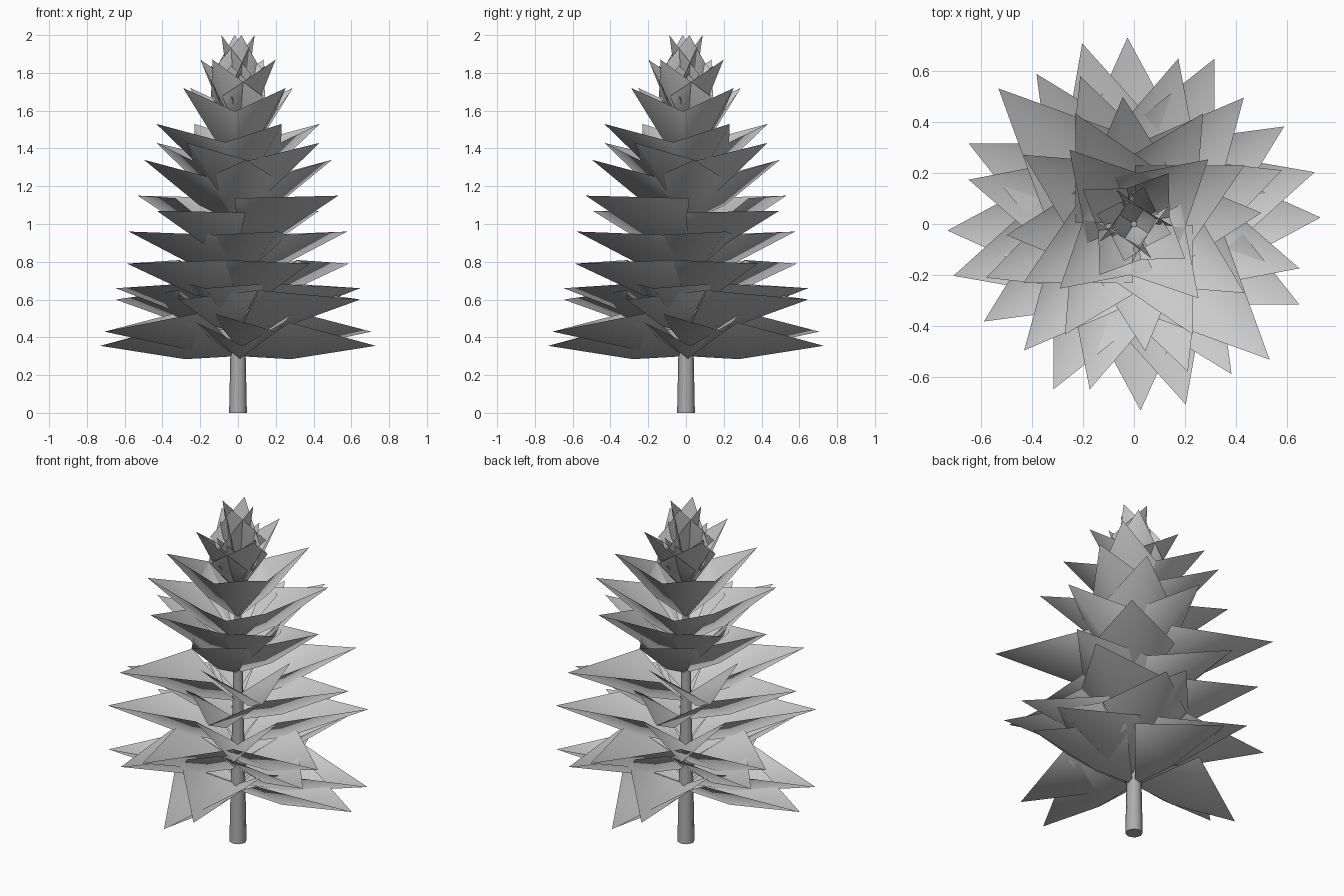
import bpy, bmesh, math
from mathutils import Vector, Matrix

if "Cube" in bpy.data.objects:
    bpy.data.objects.remove(bpy.data.objects["Cube"])


def make_material(name, value):
    mat = bpy.data.materials.new(name)
    mat.use_nodes = True
    colour = (value, value, value, 1)
    mat.diffuse_color = colour
    mat.node_tree.nodes["Principled BSDF"].inputs["Base Color"].default_value = colour
    return mat


leaf_grey = make_material("leaf_grey", 0.6)
trunk_grey = make_material("trunk_grey", 0.42)


def finish(bm, name, mat):
    mesh = bpy.data.meshes.new(name)
    bm.to_mesh(mesh)
    bm.free()
    mesh.materials.append(mat)
    obj = bpy.data.objects.new(name, mesh)
    bpy.context.collection.objects.link(obj)
    for p in mesh.polygons:
        p.use_smooth = True
    return obj


def add_leaf(bm, angle, base_z, tip_z, reach):
    """Kite-shaped leaf cupped upwards along a slightly sagging midrib."""
    base = Vector((0.01, 0, base_z))
    tip = Vector((reach, 0, tip_z))
    along = tip - base
    length = along.length
    normal = Vector((-along.z, 0, along.x)) / length
    mid = base.lerp(tip, 0.37) - normal * 0.05 * length
    lift = normal * 0.27 * length
    side = Vector((0, 0.06 + 0.235 * length, 0))
    points = [base, mid, tip, mid + lift - side, mid + lift + side]
    spin = Matrix.Rotation(angle, 3, "Z")
    b, m, t, right, left = [bm.verts.new(spin @ p) for p in points]
    for face in ((b, right, m), (m, right, t), (b, m, left), (m, t, left)):
        bm.faces.new(face)


# Leaf tiers: turn in degrees, base height, tip height, reach, leaf count
tiers = [
    (2, 0.30, 0.355, 0.73, 4),
    (16, 0.34, 0.43, 0.735, 4),
    (64, 0.43, 0.60, 0.72, 4),
    (75, 0.47, 0.66, 0.67, 4),
    (33, 0.58, 0.79, 0.70, 4),
    (20, 0.72, 0.96, 0.615, 4),
    (49, 0.83, 1.07, 0.655, 2),
    (135, 0.87, 1.15, 0.75, 2),
    (5, 1.00, 1.34, 0.50, 4),
    (58, 1.08, 1.43, 0.51, 4),
    (28, 1.18, 1.53, 0.49, 4),
    (41, 1.33, 1.72, 0.385, 4),
    (56, 1.48, 1.87, 0.24, 4),
    (75, 1.52, 1.84, 0.15, 4),
    (12, 1.64, 2.00, 0.09, 4),
]
for n, (turn, base_z, tip_z, reach, count) in enumerate(tiers):
    bm = bmesh.new()
    for k in range(count):
        add_leaf(bm, math.radians(turn + 360 * k / count), base_z, tip_z, reach)
    finish(bm, f"leaf_tier_{n + 1}", leaf_grey)

# Tapering trunk
bm = bmesh.new()
bmesh.ops.create_cone(bm, cap_ends=True, segments=8, radius1=0.047,
                      radius2=0.012, depth=1.7,
                      matrix=Matrix.Translation((0, 0, 0.85)))
trunk = finish(bm, "trunk", trunk_grey)
bpy.context.view_layer.objects.active = trunk
trunk.select_set(True)
bpy.ops.object.shade_smooth_by_angle(angle=math.radians(50))
